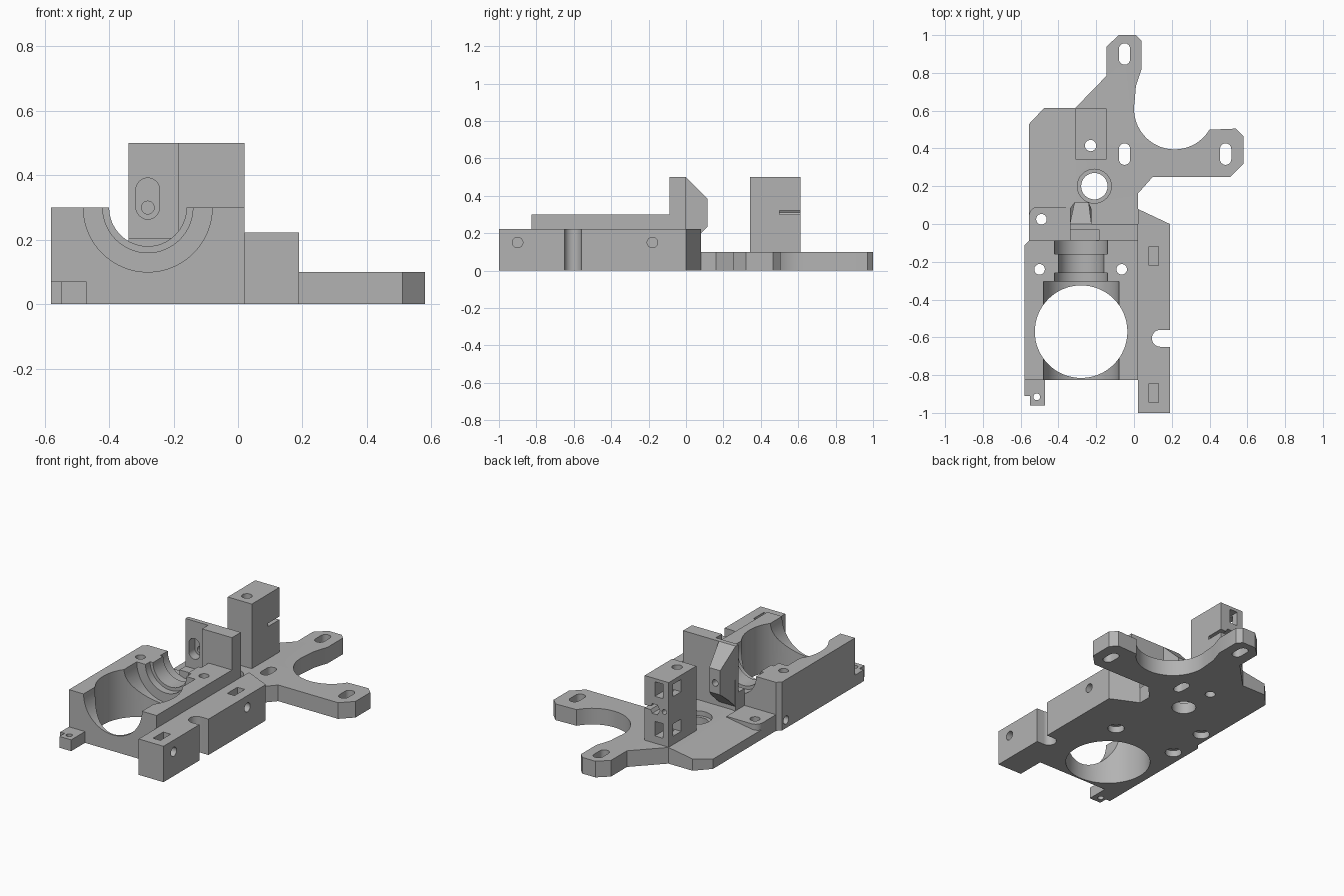
import bpy, bmesh
from math import cos, sin, pi, radians

if "Cube" in bpy.data.objects:
    bpy.data.objects.remove(bpy.data.objects["Cube"], do_unlink=True)

grey = bpy.data.materials.new("plain grey plastic")
grey.use_nodes = True
colour = (0.45, 0.45, 0.45, 1)
grey.diffuse_color = colour
grey.node_tree.nodes["Principled BSDF"].inputs["Base Color"].default_value = colour


def prism(name, pts, lo, hi, axis="Z"):
    """Extrude a flat profile from lo to hi along an axis."""
    place = {"X": lambda a, b, h: (h, a, b),
             "Y": lambda a, b, h: (a, h, b),
             "Z": lambda a, b, h: (a, b, h)}[axis]
    bm = bmesh.new()
    low = [bm.verts.new(place(a, b, lo)) for a, b in pts]
    high = [bm.verts.new(place(a, b, hi)) for a, b in pts]
    bm.faces.new(low)
    bm.faces.new(high)
    n = len(pts)
    for i in range(n):
        j = (i + 1) % n
        bm.faces.new((low[i], low[j], high[j], high[i]))
    bmesh.ops.recalc_face_normals(bm, faces=bm.faces)
    mesh = bpy.data.meshes.new(name)
    bm.to_mesh(mesh)
    bm.free()
    mesh.materials.append(grey)
    obj = bpy.data.objects.new(name, mesh)
    bpy.context.collection.objects.link(obj)
    return obj


def rect(a0, a1, b0, b1):
    return [(a0, b0), (a1, b0), (a1, b1), (a0, b1)]


def arc(a, b, r, start, end, n):
    angles = [radians(start + (end - start) * i / n) for i in range(n + 1)]
    return [(a + r * cos(t), b + r * sin(t)) for t in angles]


def circle(a, b, r, n=32):
    return arc(a, b, r, 0, 360 - 360 / n, n - 1)


def slot(a, b, r, half):
    """Upright rounded slot."""
    return arc(a, b + half - r, r, 0, 180, 12) + arc(a, b - half + r, r, 180, 360, 12)


def cut(parts, pts, lo, hi, axis="Z"):
    cutter = prism("cutter", pts, lo, hi, axis)
    cutter.hide_render = True
    for part in parts:
        mod = part.modifiers.new("cut", "BOOLEAN")
        mod.operation = "DIFFERENCE"
        mod.solver = "EXACT"
        mod.object = cutter
        bpy.context.view_layer.objects.active = part
        bpy.ops.object.modifier_apply(modifier=mod.name)
    bpy.data.objects.remove(cutter, do_unlink=True)


# Base plate with two motor arms around a round bay
outline = [(-0.555, -0.09), (-0.555, 0.53), (-0.475, 0.615), (-0.31, 0.615),
           (-0.145, 0.785), (-0.145, 0.94), (-0.08, 1), (0.01, 1), (0.04, 0.97),
           (0.04, 0.82), (0.01, 0.73)]
outline += arc(0.215, 0.61, 0.215, 170, 329, 28)
outline += [(0.54, 0.505), (0.58, 0.465), (0.58, 0.32), (0.51, 0.25),
            (0.1, 0.25), (0.02, 0.16), (0.02, -0.09)]
plate = prism("base_plate", outline, 0, 0.1)
cut([plate], [(-0.31, 0.1), (-0.6, 0.053), (-0.6, 0.2), (-0.31, 0.2)], -0.2, 0.7, "Y")
for x, y in ((-0.05, 0.9), (-0.05, 0.37), (0.485, 0.37)):
    cut([plate], slot(x, y, 0.03, 0.057), -0.1, 0.2)
cut([plate], circle(-0.21, 0.2, 0.07), -0.1, 0.2)
cut([plate], circle(-0.21, 0.2, 0.09), 0.07, 0.2)

# Rounded screw pad on the sloping side of the plate
pad = prism("screw_pad", [(-0.34, -0.09), (-0.34, 0.09)]
            + arc(-0.51, 0.045, 0.045, 90, 180, 8) + [(-0.555, -0.09)], 0.02, 0.1)

# Clamp body with stepped half-round groove and vertical bore
body = prism("clamp_body", [(-0.58, -0.825), (0.02, -0.825), (0.02, -0.087),
                            (-0.555, -0.087), (-0.58, -0.112)], 0, 0.3)
for r, y0, y1 in ((0.2, -0.9, -0.305), (0.14, -0.32, -0.26),
                  (0.12, -0.27, -0.155), (0.14, -0.16, 0)):
    cut([body], circle(-0.28, 0.3, r, 64), y0, y1, "Y")
cut([body], circle(-0.28, -0.57, 0.245, 64), -0.1, 0.5)

# Vertical screw holes, widened underneath
for x, y in ((-0.5, -0.24), (-0.065, -0.24), (-0.49, 0.025)):
    parts = [body] if y < -0.1 else [plate, pad]
    cut(parts, circle(x, y, 0.028, 24), -0.1, 0.5)
    cut(parts, circle(x, y, 0.048, 24), -0.1, 0.04)
cut([body], circle(-0.15, 0.05, 0.025, 24), -0.7, -0.5, "X")

# Side rail with nut slots, cross holes and an open notch
rail = prism("side_rail", [(0.02, -1), (0.19, -1), (0.19, 0), (0.02, 0.08)], 0, 0.222)
for y in (-0.9, -0.18):
    cut([rail], circle(y, 0.15, 0.028, 24), 0.05, 0.3, "X")
for y in (-0.895, -0.17):
    cut([rail], rect(0.08, 0.13, y - 0.05, y + 0.05), 0.1, 0.3)
cut([rail], arc(0.14, -0.605, 0.045, 90, 270, 16) + [(0.25, -0.65), (0.25, -0.56)], -0.1, 0.3)

# Rear wall with a recessed panel
wall = prism("rear_wall", rect(-0.34, 0.02, 0.09, 0.5), -0.087, 0, "Y")
cut([wall], rect(-0.4, -0.185, 0.205, 0.6), -0.2, -0.028, "Y")

# Tapered guide block behind the wall
guide = prism("filament_guide", [(-0.02, 0.5), (0, 0.5), (0.115, 0.385), (0.115, 0.235),
                                 (0.08, 0.2), (-0.02, 0.1)], -0.34, -0.225, "X")
for v in guide.data.vertices:
    if v.co.y > 0.1:
        v.co.x = -0.315 if v.co.x < -0.28 else -0.24
    if v.co.y < 0:
        v.co.y = -0.028
cut([wall, guide], slot(-0.28, 0.328, 0.037, 0.064), -0.2, 0.03, "Y")
cut([wall, guide], circle(-0.28, 0.3, 0.02, 20), -0.2, 0.3, "Y")

# Tall post with nut pockets
post = prism("tall_post", rect(-0.31, -0.145, 0.342, 0.612), 0.1, 0.5)
cut([plate, post], circle(-0.23, 0.415, 0.03, 24), -0.1, 0.6)
for z in (0.19, 0.435):
    cut([post], rect(-0.27, -0.215, z - 0.045, z + 0.045), 0.5, 0.7, "Y")
    cut([post], rect(0.49, 0.57, z - 0.038, z + 0.038), -0.4, -0.25, "X")
cut([post], rect(-0.215, -0.1, 0.3, 0.32), 0.5, 0.7, "Y")
cut([post], circle(-0.215, 0.31, 0.035, 6), 0.5, 0.7, "Y")
cut([post], circle(-0.28, 0.31, 0.015, 16), 0.5, 0.7, "Y")

# Small front tab
tab = prism("front_tab", [(-0.58, -0.825), (-0.58, -0.91), (-0.55, -0.91),
                          (-0.55, -0.96), (-0.47, -0.96), (-0.47, -0.825)], 0, 0.07)
cut([tab], circle(-0.515, -0.915, 0.018, 20), -0.1, 0.2)

# Smooth the round holes, keep edges crisp
bpy.ops.object.select_all(action="DESELECT")
for obj in (plate, pad, body, rail, wall, guide, post, tab):
    obj.select_set(True)
bpy.context.view_layer.objects.active = plate
bpy.ops.object.shade_smooth_by_angle(angle=radians(25))
